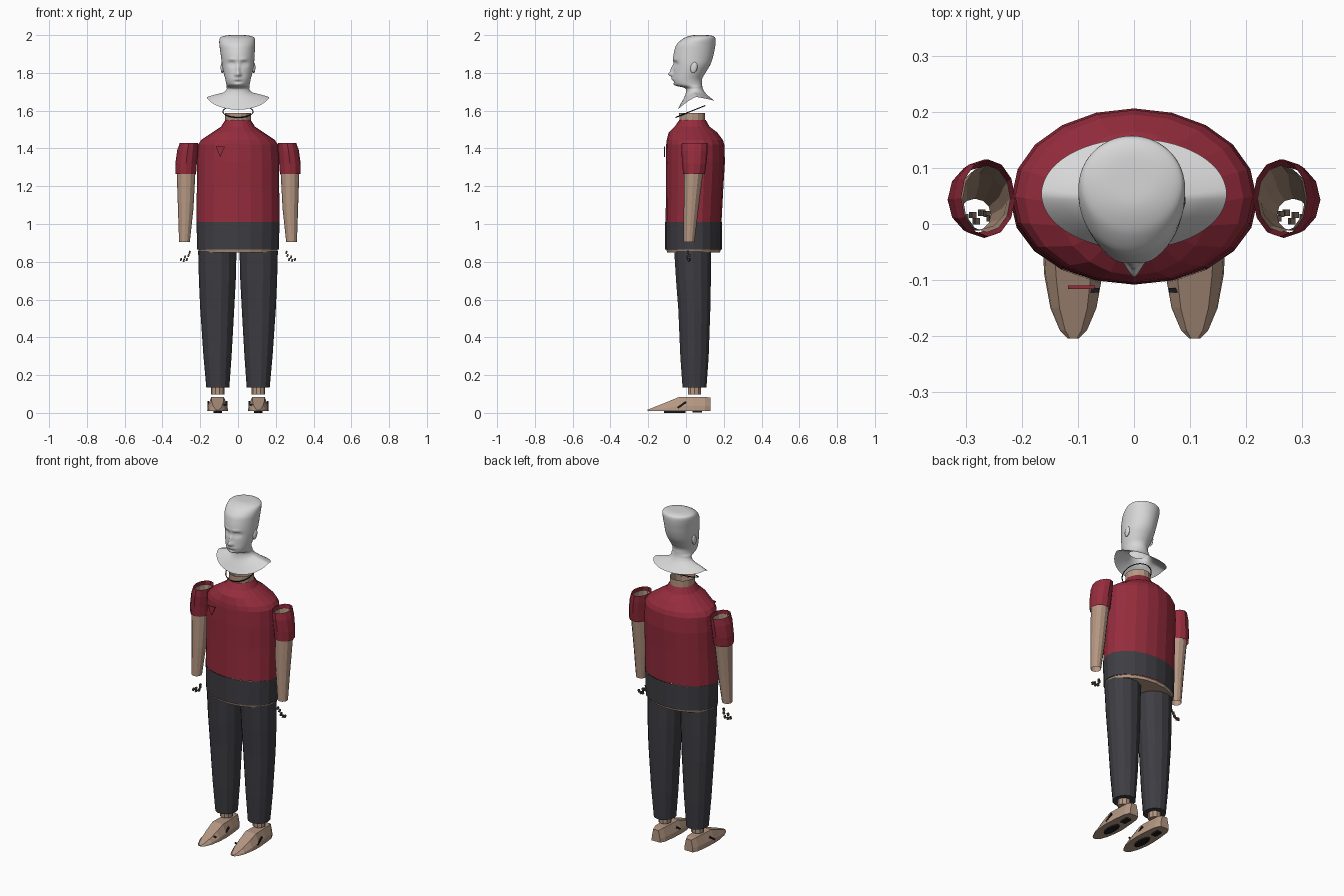
import bpy, bmesh, math
from mathutils import Matrix, Vector

if "Cube" in bpy.data.objects:
    bpy.data.objects.remove(bpy.data.objects["Cube"])


def material(name, rgb):
    m = bpy.data.materials.new(name)
    m.diffuse_color = (*rgb, 1)
    m.use_nodes = True
    m.node_tree.nodes["Principled BSDF"].inputs["Base Color"].default_value = m.diffuse_color
    return m


RED = material("shirt_red", (0.30, 0.025, 0.046))
DARK = material("trouser_charcoal", (0.048, 0.047, 0.056))
SKIN = material("skin_tan", (0.46, 0.31, 0.225))
GREY = material("head_grey", (0.68, 0.68, 0.68))
BLACK = material("detail_black", (0.01, 0.01, 0.012))
BROWN = material("finger_brown", (0.10, 0.07, 0.055))


def finish(name, bm, mat, smooth=False):
    bmesh.ops.recalc_face_normals(bm, faces=bm.faces[:])
    me = bpy.data.meshes.new(name)
    bm.to_mesh(me)
    bm.free()
    ob = bpy.data.objects.new(name, me)
    bpy.context.collection.objects.link(ob)
    me.materials.append(mat)
    for p in me.polygons:
        p.use_smooth = smooth
    return ob


def loft(name, rings, mat, cap_start=False, cap_end=False, smooth=False):
    """Skin a list of equally long point rings."""
    bm = bmesh.new()
    rows = [[bm.verts.new(p) for p in r] for r in rings]
    n = len(rows[0])
    for a, b in zip(rows, rows[1:]):
        for i in range(n):
            j = (i + 1) % n
            bm.faces.new((a[i], a[j], b[j], b[i]))
    if cap_start:
        bm.faces.new(rows[0][::-1])
    if cap_end:
        bm.faces.new(rows[-1])
    return finish(name, bm, mat, smooth)


def oval(z, x0, x1, y0, y1, n):
    """Horizontal oval ring from its extents."""
    cx, cy, rx, ry = (x0 + x1) / 2, (y0 + y1) / 2, (x1 - x0) / 2, (y1 - y0) / 2
    return [(cx + rx * math.cos(t), cy + ry * math.sin(t), z)
            for t in (2 * math.pi * i / n for i in range(n))]


def tube(name, rows, mat, n=12, side=1, **kw):
    rings = [[(side * x, y, z) for x, y, z in oval(*r, n)] for r in rows]
    return loft(name, rings, mat, **kw)


def box(name, loc, size, mat, rot=None):
    bm = bmesh.new()
    m = Matrix.Translation(loc) @ (rot or Matrix()) @ Matrix.Diagonal((*size, 1))
    bmesh.ops.create_cube(bm, size=1, matrix=m)
    return finish(name, bm, mat)


# Shirt, waist, hips and neck
tube("shirt", [(1.01, -.22, .22, -.108, .188), (1.2, -.218, .218, -.106, .198),
               (1.33, -.218, .218, -.107, .206), (1.42, -.212, .212, -.105, .203),
               (1.445, -.195, .195, -.102, .195), (1.485, -.135, .135, -.092, .165),
               (1.515, -.09, .09, -.06, .125), (1.55, -.068, .068, -.036, .105)],
     RED, n=20)
tube("waistband", [(.865, -.216, .216, -.11, .19), (1.01, -.22, .22, -.11, .19)],
     DARK, n=20)
tube("hips", [(.85, -.205, .205, -.1, .18), (.866, -.211, .211, -.105, .185)],
     SKIN, n=20, cap_start=True)
tube("neck_stump", [(1.51, -.068, .068, -.036, .103), (1.588, -.068, .068, -.038, .103)],
     SKIN, n=14)

# Tilted thin neck ring
ring = []
for k in range(29):
    t = 2 * math.pi * k / 28
    c = Vector((.08 * math.cos(t), .022 + .077 * math.sin(t), 1.595 + .031 * math.sin(t)))
    out = Vector((math.cos(t), math.sin(t), 0)) * .003
    ring.append([c + out, c + Vector((0, 0, .003)), c - out, c - Vector((0, 0, .003))])
loft("neck_ring", ring, BLACK)

# Chest badge: thin triangle pointing down
tri = [(-.118, 1.41), (-.07, 1.41), (-.094, 1.355)]
loft("chest_badge", [[(x, y, z) for x, z in tri] for y in (-.116, -.110)], RED,
     cap_start=True, cap_end=True)

# Limbs, built once per side
for s, tag in ((-1, "right"), (1, "left")):
    tube(tag + "_sleeve", [(1.265, .222, .332, -.015, .10), (1.32, .218, .332, -.02, .108),
                           (1.39, .212, .322, -.025, .115), (1.43, .212, .308, -.022, .115)],
         RED, side=s)
    tube(tag + "_arm", [(.905, .255, .312, -.012, .045), (1.08, .236, .318, -.012, .066),
                        (1.265, .226, .324, -.01, .09), (1.41, .22, .305, -.015, .105)],
         SKIN, side=s)
    tube(tag + "_trouser_leg", [(.135, .046, .168, -.02, .11), (.3, .034, .183, -.032, .122),
                                (.55, .02, .2, -.043, .131), (.7, .012, .207, -.055, .134),
                                (.858, .008, .211, -.065, .135)],
         DARK, n=14, side=s, cap_start=True)
    tube(tag + "_ankle", [(.098, .072, .144, .01, .08), (.14, .072, .144, .01, .08)],
         SKIN, n=10, side=s, cap_start=True)

    # Foot: wedge sections from toe to heel (y, half width, top height)
    foot = []
    for y, w, h in ((-.204, .010, .016), (-.19, .024, .022), (-.15, .041, .038),
                    (-.09, .052, .062), (-.035, .055, .085), (.04, .05, .085),
                    (.1, .043, .085), (.13, .028, .08)):
        foot.append([(s * (.108 + a * w), y, .01 + b * (h - .01)) for a, b in
                     ((-1, 0), (-.95, .35), (-.6, 1), (.6, 1), (.95, .35), (1, 0))])
    loft(tag + "_foot", foot, SKIN, cap_start=True, cap_end=True)
    tube(tag + "_sole_patch", [(0, .085, .13, -.12, .0), (.0095, .085, .13, -.12, .0)],
         BLACK, n=10, side=s, cap_start=True, cap_end=True)
    box(tag + "_heel_patch", (s * .108, .06, .0055), (.03, .05, .009), BLACK)
    for x in (.06, .158):
        box(tag + "_foot_strap", (s * x, -.022, .042), (.007, .055, .011), BLACK,
            Matrix.Rotation(math.radians(35), 4, 'X'))
    box(tag + "_toe_strap", (s * .073, -.118, .043), (.022, .008, .006), BLACK)

    # Loose finger pieces
    for x, y, z in ((.302, .012, .812), (.287, .016, .807), (.271, .02, .812),
                    (.256, .01, .85), (.281, .005, .825), (.262, .018, .833)):
        box(tag + "_finger_piece", (s * x, y, z), (.009, .011, .016), BROWN,
            Matrix.Rotation(.3, 4, 'Y'))

# Head and bust rows: half width, front y, back y, then z at front, side, back
ROWS = [(.165, -.045, .152, 1.605, 1.672, 1.652), (.118, -.026, .125, 1.64, 1.686, 1.672),
        (.076, -.006, .102, 1.678, 1.697, 1.695), (.061, 0, .09, 1.71, 1.712, 1.715),
        (.060, -.012, .086, 1.722, 1.725, 1.73), (.062, -.056, .085, 1.734, 1.74, 1.745),
        (.067, -.069, .086, 1.76, 1.765, 1.77), (.076, -.068, .103, 1.80, 1.80, 1.80),
        (.084, -.066, .127, 1.84, 1.84, 1.84), (.088, -.068, .142, 1.88, 1.88, 1.88),
        (.092, -.061, .151, 1.92, 1.92, 1.92), (.095, -.05, .156, 1.95, 1.95, 1.95),
        (.094, -.022, .157, 1.977, 1.977, 1.977), (.084, .005, .15, 1.991, 1.991, 1.991),
        (.05, .035, .125, 1.999, 1.999, 1.999), (.004, .07, .08, 2, 2, 2)]
# Face bumps: x, z, push forward, spread x, spread z
BUMPS = [(0, 1.793, .024, .012, .013), (0, 1.82, .014, .009, .02),
         (0, 1.767, .007, .02, .007), (0, 1.752, -.005, .02, .006),
         (0, 1.738, .004, .018, .008)]
for s in (-1, 1):
    BUMPS += [(s * .033, 1.848, -.013, .018, .013), (s * .033, 1.846, .007, .011, .007),
              (s * .03, 1.871, .005, .02, .007), (s * .013, 1.789, .006, .007, .008)]


def spline(p0, p1, p2, p3, t):
    return .5 * (2 * p1 + (p2 - p0) * t + (2 * p0 - 5 * p1 + 4 * p2 - p3) * t * t
                 + (3 * p1 - p0 - 3 * p2 + p3) * t ** 3)


def head_ring(rx, yf, yb, zf, zs, zb, n=80):
    pts = []
    for i in range(n):
        t = 2 * math.pi * i / n
        c, sn = math.cos(t), math.sin(t)
        cy, ry = (yf + yb) / 2, (yb - yf) / 2
        z = zs + ((zf if sn < 0 else zb) - zs) * abs(sn) ** 1.3
        x, y = rx * c, cy + ry * sn
        if sn < 0 and 1.73 < z < 1.95:
            y -= sum(a * math.exp(-((x - bx) / sx) ** 2 - ((z - bz) / sz) ** 2)
                     for bx, bz, a, sx, sz in BUMPS)
        pts.append((x - .004 * min(1, max(0, (z - 1.85) / .1)), y, z))
    return pts


rings, steps = [], 6
for i in range(len(ROWS) - 1):
    q = [ROWS[max(0, min(len(ROWS) - 1, i + k))] for k in (-1, 0, 1, 2)]
    rings += [head_ring(*(spline(*v, k / steps) for v in zip(*q))) for k in range(steps)]
rings.append(head_ring(*ROWS[-1]))
loft("head_bust", rings, GREY, cap_end=True, smooth=True)

# Ears
for s in (-1, 1):
    bm = bmesh.new()
    bmesh.ops.create_uvsphere(bm, u_segments=16, v_segments=10, radius=1,
                              matrix=Matrix.Translation((s * .083, .042, 1.828))
                              @ Matrix.Rotation(-.2, 4, 'X')
                              @ Matrix.Diagonal((.009, .018, .03, 1)))
    finish("ear", bm, GREY, True)
